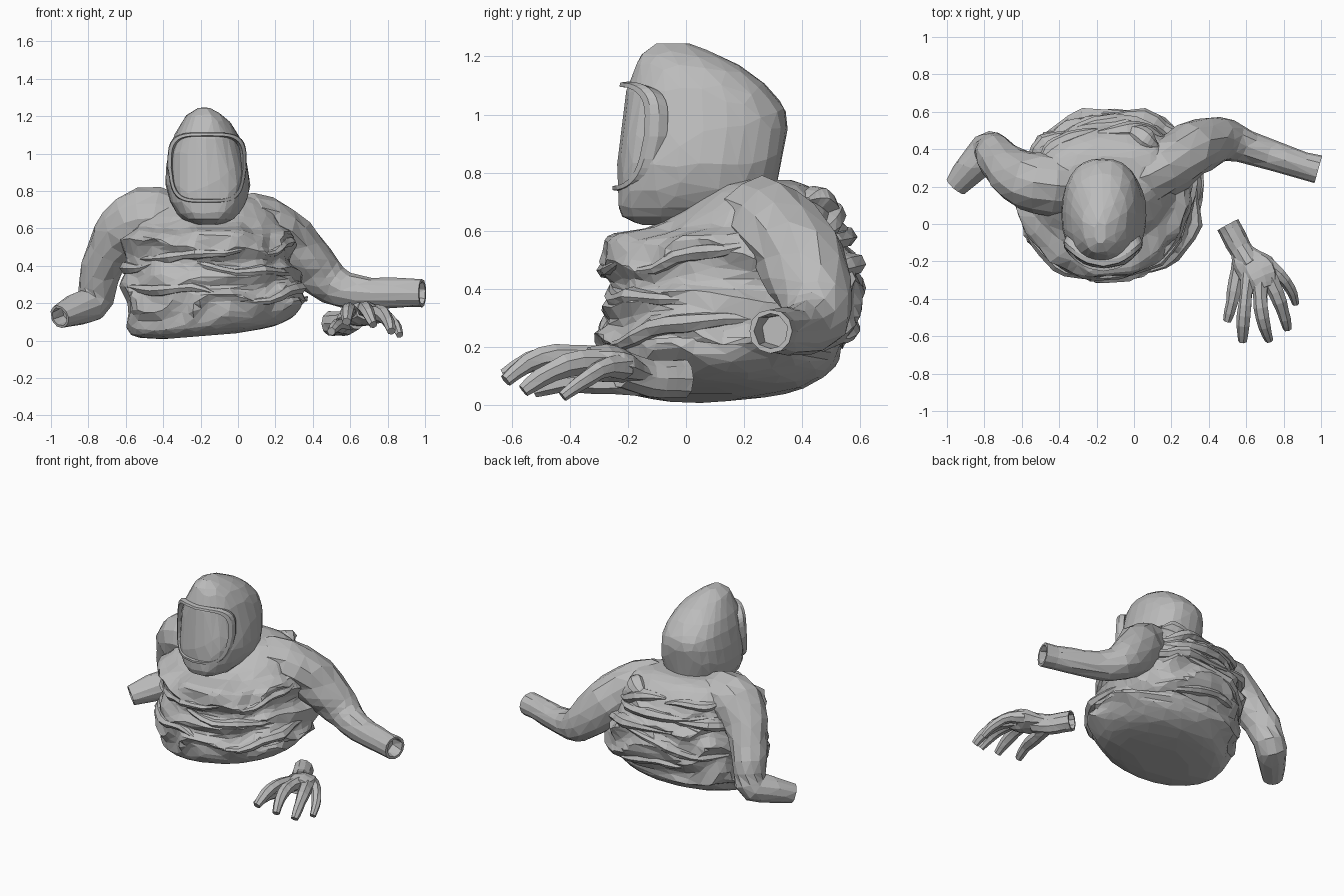
import bpy, bmesh, math, random
from math import sin, cos, pi
from mathutils import Vector, noise

random.seed(4)
cube = bpy.data.objects.get("Cube")
if cube:
    bpy.data.objects.remove(cube)

mat = bpy.data.materials.new("plain_grey")
mat.use_nodes = True
GREY = (0.5, 0.5, 0.5, 1)
mat.diffuse_color = GREY
mat.node_tree.nodes["Principled BSDF"].inputs["Base Color"].default_value = GREY


def skin(name, rings, decimate=1.0, closed=False):
    """Bridge equal-length rings of points and cap the ends."""
    bm = bmesh.new()
    loops = [[bm.verts.new(p) for p in r] for r in rings]
    n = len(loops[0])
    pairs = list(zip(loops, loops[1:]))
    if closed:
        pairs.append((loops[-1], loops[0]))
    for a, b in pairs:
        for i in range(n):
            j = (i + 1) % n
            bm.faces.new((a[i], a[j], b[j], b[i]))
    if not closed:
        bm.faces.new(loops[0])
        bm.faces.new(loops[-1])
    bmesh.ops.recalc_face_normals(bm, faces=bm.faces)
    bmesh.ops.triangulate(bm, faces=bm.faces)
    me = bpy.data.meshes.new(name)
    bm.to_mesh(me)
    bm.free()
    me.materials.append(mat)
    ob = bpy.data.objects.new(name, me)
    bpy.context.collection.objects.link(ob)
    if decimate < 1:
        ob.modifiers.new("facets", 'DECIMATE').ratio = decimate
    return ob


def smooth(keys, t):
    """Catmull-Rom sample of a list of tuples, t from 0 to 1."""
    f = t * (len(keys) - 1)
    i = min(int(f), len(keys) - 2)
    u = f - i
    a, b, c, d = (keys[max(0, min(len(keys) - 1, i + k))] for k in (-1, 0, 1, 2))
    return [q + u * (r - p + u * (2*p - 5*q + 4*r - s + u * (3*(q - r) + s - p))) / 2
            if abs(q - r) > 1e-9 else q for p, q, r, s in zip(a, b, c, d)]


def power(v, e):
    return math.copysign(abs(v) ** e, v)


def sweep(name, path, sides=10, steps=12, flat=1.0, hollow=False, rough=0.0, decimate=1.0):
    """Tube through (x, y, z, radius) keys; flat squashes it vertically."""
    pts = [smooth(path, i / steps) for i in range(steps + 1)]
    cen = [Vector(p[:3]) for p in pts]
    rings = []

    def ring(c, d, r):
        side = d.cross(Vector((0, 0, 1)))
        if side.length < 0.2:
            side = d.cross(Vector((0, 1, 0)))
        side.normalize()
        up = side.cross(d).normalized()
        out = []
        for k in range(sides):
            a = 2 * pi * k / sides
            v = side * cos(a) + up * sin(a) * flat
            p = c + v * r
            out.append(p + v * r * rough * noise.noise(p * 9))
        return out

    for i, c in enumerate(cen):
        d = (cen[min(i + 1, steps)] - cen[max(i - 1, 0)]).normalized()
        rings.append(ring(c, d, pts[i][3]))
    if hollow:
        r = pts[-1][3] * 0.8
        rings += [ring(cen[-1], d, r), ring(cen[-1] - d * 0.08, d, r * 0.9)]
    return skin(name, rings, decimate)


# Torso: lofted ellipses (z, centre x, front y, back y, half width) with cloth folds
TORSO = [(.02, -.2, -.1, .2, .2), (.05, -.17, -.23, .4, .39), (.13, -.13, -.28, .52, .47),
         (.22, -.13, -.3, .57, .48), (.32, -.14, -.29, .6, .47), (.42, -.16, -.27, .6, .46),
         (.5, -.16, -.28, .58, .45), (.57, -.16, -.27, .56, .43), (.61, -.17, -.13, .54, .4),
         (.68, -.17, -.02, .5, .37), (.75, -.17, .08, .43, .3), (.775, -.17, .15, .36, .2)]


def torso_point(t, a, lift=0.0):
    z, cx, y0, y1, rx = smooth(TORSO, t)
    ca, sa = cos(a), sin(a)
    wob = noise.noise(Vector((ca * 1.6, sa * 1.6, z * 3)))
    crease = 1 - 2 * abs(sin(pi * (z * 6 + 1.1 * wob + .25 * sin(a * 2))))
    fade = max(0, min(1, (z - .06) * 9, (.66 - z) * 12))
    lump = noise.noise(Vector((ca * 3, sa * 3, z * 8)))
    k = 1 + fade * (.04 * crease + .05 * lump) + lift
    e = .85 if sa > 0 and z > .15 else 1
    x = cx + rx * k * power(ca, e) + .06 * max(0, sa)
    return Vector((x, (y0 + y1) / 2 + (y1 - y0) / 2 * k * power(sa, e),
                   z + (.08 * (x + .25) if z < .2 else .03 * lump * fade)))


skin("torso", [[torso_point(i / 54, 2 * pi * k / 84) for k in range(84)]
               for i in range(55)], 0.17)


# Loose cloth folds lying over the torso: (start angle, end angle, height, slope, radius)
def cloth_fold(i, a0, a1, t, slope, r):
    keys = []
    for k in range(6):
        u = k / 5
        p = torso_point(t + slope * (u - .5) + .02 * sin(u * 5 + i),
                        math.radians(a0 + (a1 - a0) * u), -.03)
        keys.append((*p, r * (.25 + .75 * sin(pi * u))))
    sweep(f"cloth_fold_{i}", keys, 7, 10, .75, rough=.5)


FOLDS = [(20, 110, .5, .12, .05), (70, 165, .42, -.1, .05), (30, 150, .66, .08, .05),
         (95, 170, .62, -.14, .05), (40, 100, .76, .1, .055), (60, 130, .3, .06, .04),
         (45, 85, .83, -.05, .055), (100, 160, .8, .05, .045), (205, 300, .5, .08, .04),
         (250, 345, .42, -.08, .04), (200, 270, .32, -.05, .045), (290, 375, .3, .08, .045),
         (310, 370, .55, .12, .045), (160, 230, .42, .1, .045)]
for i, f in enumerate(FOLDS):
    cloth_fold(i, *f)

# Helmet: (z, centre x, front y, back y, half width)
HELMET = [(.62, -.16, -.15, .1, .06), (.65, -.16, -.225, .24, .14), (.72, -.16, -.24, .3, .195),
          (.82, -.16, -.235, .325, .225), (.92, -.165, -.225, .34, .22),
          (1.01, -.17, -.215, .345, .2), (1.09, -.17, -.2, .29, .175),
          (1.16, -.17, -.175, .2, .135), (1.21, -.18, -.15, .1, .09), (1.245, -.18, -.1, .01, .03)]


def helmet_point(t, a):
    z, cx, y0, y1, rx = smooth(HELMET, t)
    ca, sa = cos(a), sin(a)
    k = 1 + .04 * noise.noise(Vector((ca * 2, sa * 2, z * 5)))
    return Vector((cx + rx * k * power(ca, .85),
                   (y0 + y1) / 2 + (y1 - y0) / 2 * k * power(sa, .85), z))


skin("helmet", [[helmet_point(i / 18, 2 * pi * k / 28) for k in range(28)]
                for i in range(19)], 0.35)


# Visor rim: rounded rectangle bent around the face, square in section
def rim_ring(a):
    def on(scale, push):
        dx = .2 * scale * power(cos(a), .5)
        dz = .178 * scale * power(sin(a), .5)
        dx *= 1 + .6 * min(0, dz)
        y = -.225 + 2.6 * dx * dx + .07 * dz
        return Vector((-.165 + dx, y + push, .925 + dz))
    return [on(.98, .06), on(1.06, .012), on(1.04, -.014), on(.96, -.016), on(.9, .06)]


skin("visor_rim", [rim_ring(2 * pi * k / 36) for k in range(36)], closed=True)

# Arms with hollow wrists
sweep("left_arm", [(-.06, .22, .6, .14), (.1, .27, .63, .155), (.23, .35, .56, .155),
                   (.35, .42, .445, .145), (.47, .45, .33, .12), (.59, .42, .265, .092),
                   (.78, .35, .255, .08), (.985, .29, .255, .077)],
      12, 16, hollow=True, rough=.12, decimate=.7)
sweep("right_arm", [(-.28, .2, .6, .15), (-.46, .21, .655, .165), (-.59, .24, .61, .155),
                    (-.68, .3, .49, .125), (-.74, .37, .34, .108), (-.775, .39, .21, .1),
                    (-.84, .33, .175, .092), (-.955, .205, .125, .062)],
      12, 16, hollow=True, rough=.12, decimate=.7)

# Separate hand: round wrist, broad palm and five bent fingers
sweep("hand_wrist", [(.625, -.22, .12, .06), (.57, -.13, .095, .062), (.53, -.06, .092, .062),
                     (.5, -.005, .09, .064)], 10, 6, 1.1, hollow=True, rough=.15)
sweep("hand_palm", [(.57, -.12, .1, .055), (.61, -.2, .12, .085),
                    (.66, -.28, .14, .105), (.69, -.35, .155, .075)], 10, 8, .6, rough=.3)
FINGERS = {
    "thumb": [(.58, -.16, .08, .05), (.555, -.27, .075, .045), (.53, -.4, .08, .037),
              (.5, -.52, .05, .024)],
    "index_finger": [(.61, -.27, .14, .045), (.595, -.4, .17, .04), (.585, -.52, .155, .035),
                     (.58, -.625, .1, .024)],
    "middle_finger": [(.67, -.28, .15, .045), (.675, -.41, .175, .04), (.695, -.53, .15, .035),
                      (.725, -.62, .085, .024)],
    "ring_finger": [(.71, -.26, .14, .045), (.77, -.38, .145, .04), (.805, -.49, .1, .034),
                    (.82, -.56, .05, .024)],
    "little_finger": [(.71, -.22, .13, .042), (.79, -.28, .13, .036), (.845, -.36, .08, .032),
                      (.865, -.425, .03, .02)]}
for name, path in FINGERS.items():
    sweep(name, path, 7, 7, rough=.3)
